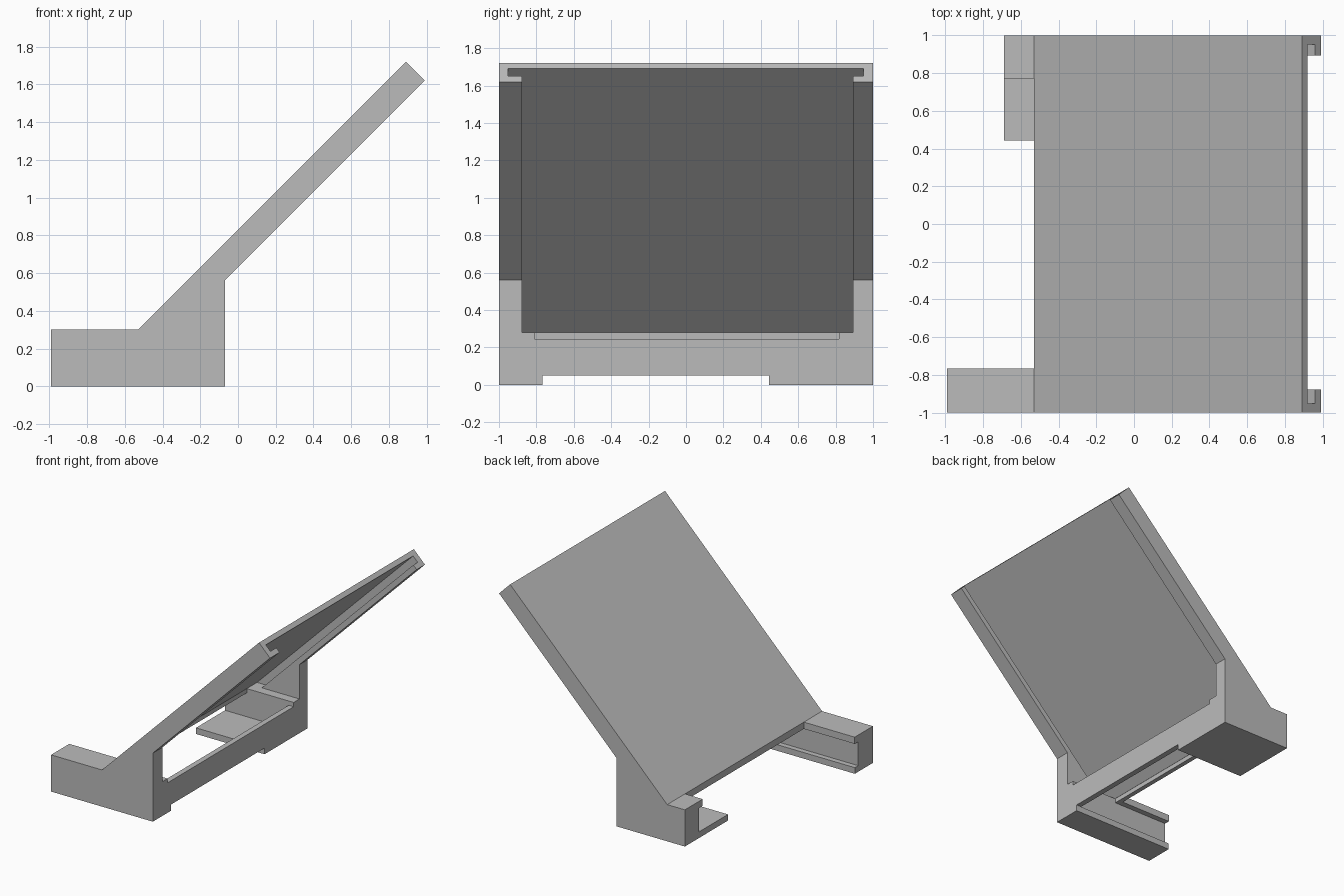
import bpy
import bmesh

cube = bpy.data.objects.get("Cube")
if cube:
    bpy.data.objects.remove(cube, do_unlink=True)

grey = bpy.data.materials.new("plain grey")
grey.use_nodes = True
grey.diffuse_color = (0.5, 0.5, 0.5, 1)
grey.node_tree.nodes["Principled BSDF"].inputs["Base Color"].default_value = (0.5, 0.5, 0.5, 1)


def prism(name, profile, y0, y1):
    """Extrude an x-z profile from y0 to y1."""
    bm = bmesh.new()
    face = bm.faces.new([bm.verts.new((x, y0, z)) for x, z in profile])
    grown = bmesh.ops.extrude_face_region(bm, geom=[face])["geom"]
    moved = [v for v in grown if isinstance(v, bmesh.types.BMVert)]
    bmesh.ops.translate(bm, verts=moved, vec=(0, y1 - y0, 0))
    bmesh.ops.recalc_face_normals(bm, faces=bm.faces)
    mesh = bpy.data.meshes.new(name)
    bm.to_mesh(mesh)
    bm.free()
    mesh.materials.append(grey)
    obj = bpy.data.objects.new(name, mesh)
    bpy.context.collection.objects.link(obj)
    return obj


def block(x0, x1, z0, z1):
    return [(x0, z0), (x1, z0), (x1, z1), (x0, z1)]


def cut(target, profile, y0, y1):
    """Subtract a prism from the target and bake the result."""
    cutter = prism("cutter", profile, y0, y1)
    cutter.hide_render = True
    mod = target.modifiers.new("cut", "BOOLEAN")
    mod.operation, mod.solver, mod.object = "DIFFERENCE", "EXACT", cutter
    graph = bpy.context.evaluated_depsgraph_get()
    baked = bpy.data.meshes.new_from_object(target.evaluated_get(graph))
    target.modifiers.clear()
    target.data = baked
    bpy.data.objects.remove(cutter, do_unlink=True)


# Sloped panel and base as one solid
stand = prism("sloped_stand", [(-0.99, 0), (-0.07, 0), (-0.07, 0.56), (0.99, 1.62),
                               (0.89, 1.72), (-0.53, 0.30), (-0.99, 0.30)], -1, 1)

SLOT_TOP, SLOT_LOW = 0.773, 0.69      # z - x of the sloped slot planes
LEDGE, CEILING, FLOOR = 0.28, 0.245, 0.05
LIP = LEDGE - SLOT_TOP                # inner face of the panel's lower lip

# Shorter rear foot
cut(stand, block(-1.2, -0.69, -0.1, 0.5), 0, 1.2)
# Open space between the feet
cut(stand, block(-1.2, -0.53, 0.2, 0.5), -0.765, 0.77)
# Side grooves and bay behind the cross bar
cut(stand, block(-1.2, -0.115, FLOOR, CEILING), -0.81, 0.818)
# Opening in the floor
cut(stand, block(-1.2, 0.1, -0.1, FLOOR), -0.767, 0.443)
# Chamber under the panel, open to the right
cut(stand, [(LIP, LEDGE), (1.2, LEDGE), (1.2, 1.2 + SLOT_TOP)], -0.876, 0.893)
cut(stand, block(LIP, 0.1, CEILING - 0.0, LEDGE + 0.001), -0.81, 0.818)
# Wider sliding slot behind the panel's side lips
cut(stand, [(LIP, LEDGE), (LEDGE - SLOT_LOW, LEDGE),
            (1.2, 1.2 + SLOT_LOW), (1.2, 1.2 + SLOT_TOP)], -0.952, 0.95)
